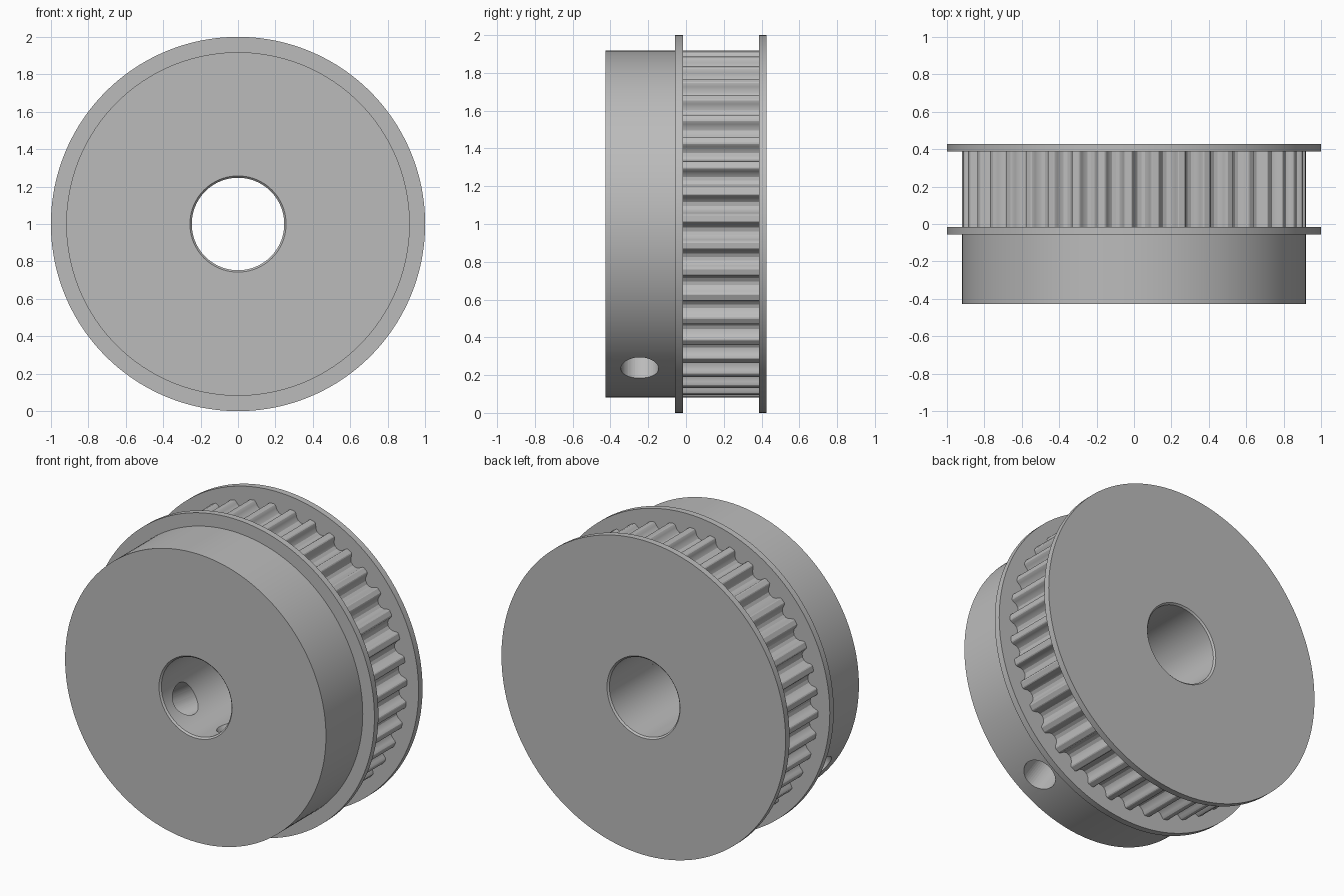
import bpy, bmesh, math
from mathutils import Vector

old = bpy.data.objects.get("Cube")
if old:
    bpy.data.objects.remove(old, do_unlink=True)

AXIS_Z, BORE, CHAMFER, RIM = 1.0, 0.247, 0.01, 0.918
Y0, Y1, Y2, Y3, Y4 = -0.427, -0.057, -0.017, 0.387, 0.427
TEETH, LAND_ANGLE = 40, math.radians(1.9)

steel = bpy.data.materials.new("grey metal")
steel.use_nodes = True
grey = (0.5, 0.5, 0.5, 1)
steel.diffuse_color = grey
steel.node_tree.nodes["Principled BSDF"].inputs["Base Color"].default_value = grey


def make_ring(name, loops, sharp=25):
    """Skin closed loops of (angle, radius, y) points into a ring around the y axis."""
    bm = bmesh.new()
    rows = [[bm.verts.new((r * math.cos(a), y, AXIS_Z + r * math.sin(a))) for a, r, y in loop]
            for loop in loops]
    for i, row in enumerate(rows):
        nxt = rows[(i + 1) % len(rows)]
        for j in range(len(row)):
            k = (j + 1) % len(row)
            bm.faces.new((row[j], row[k], nxt[k], nxt[j]))
    bmesh.ops.recalc_face_normals(bm, faces=bm.faces)
    mesh = bpy.data.meshes.new(name)
    bm.to_mesh(mesh)
    bm.free()
    mesh.materials.append(steel)
    ob = bpy.data.objects.new(name, mesh)
    bpy.context.collection.objects.link(ob)
    smooth(ob, sharp)
    return ob


def smooth(ob, angle):
    bpy.ops.object.select_all(action="DESELECT")
    ob.select_set(True)
    bpy.context.view_layer.objects.active = ob
    bpy.ops.object.shade_smooth_by_angle(angle=math.radians(angle))


def lathe(name, profile, seg=160):
    turns = [2 * math.pi * i / seg for i in range(seg)]
    return make_ring(name, [[(a, r, y) for a in turns] for r, y in profile])


# Hub and flanges, with a chamfered bore at both outer ends
hub = lathe("hub", [(BORE + CHAMFER, Y0), (RIM, Y0), (RIM, Y1), (BORE, Y1), (BORE, Y0 + CHAMFER)])
lathe("front_flange", [(BORE, Y1), (1, Y1), (1, Y2), (BORE, Y2)])
lathe("back_flange", [(BORE, Y3), (1, Y3), (1, Y4), (BORE + CHAMFER, Y4), (BORE, Y4 - CHAMFER)])

# Toothed belt track: half groove as (offset from groove centre, depth), mirrored
half = [(0.058, 0), (0.052, 0.003), (0.047, 0.010), (0.0425, 0.021),
        (0.036, 0.036), (0.021, 0.050)]
groove = [(-x, d) for x, d in half] + [(0, 0.055)] + [(x, d) for x, d in reversed(half)]
pitch = 2 * math.pi / TEETH
outline = [(LAND_ANGLE + (t + 0.5) * pitch + x / RIM, RIM - d)
           for t in range(TEETH) for x, d in groove]
make_ring("toothed_track", [
    [(a, BORE, Y2) for a, r in outline], [(a, r, Y2) for a, r in outline],
    [(a, r, Y3) for a, r in outline], [(a, BORE, Y3) for a, r in outline]])

# Two set screw holes, a quarter turn apart, drilled through the hub into the bore
for i, degrees in enumerate((-56.5, -146.5)):
    a = math.radians(degrees)
    out = Vector((math.cos(a), 0, math.sin(a)))
    bpy.ops.mesh.primitive_cylinder_add(
        vertices=48, radius=0.1, depth=1.0,
        location=out * 0.6 + Vector((0, -0.245, AXIS_Z)),
        rotation=out.to_track_quat("Z", "Y").to_euler())
    drill = bpy.context.object
    drill.name = f"screw_hole_cutter_{i + 1}"
    drill.data.materials.append(steel)
    cut = hub.modifiers.new("screw hole", "BOOLEAN")
    cut.operation, cut.solver, cut.object = "DIFFERENCE", "EXACT", drill
    bpy.context.view_layer.objects.active = hub
    bpy.ops.object.modifier_apply(modifier=cut.name)
    bpy.data.objects.remove(drill, do_unlink=True)
smooth(hub, 25)
